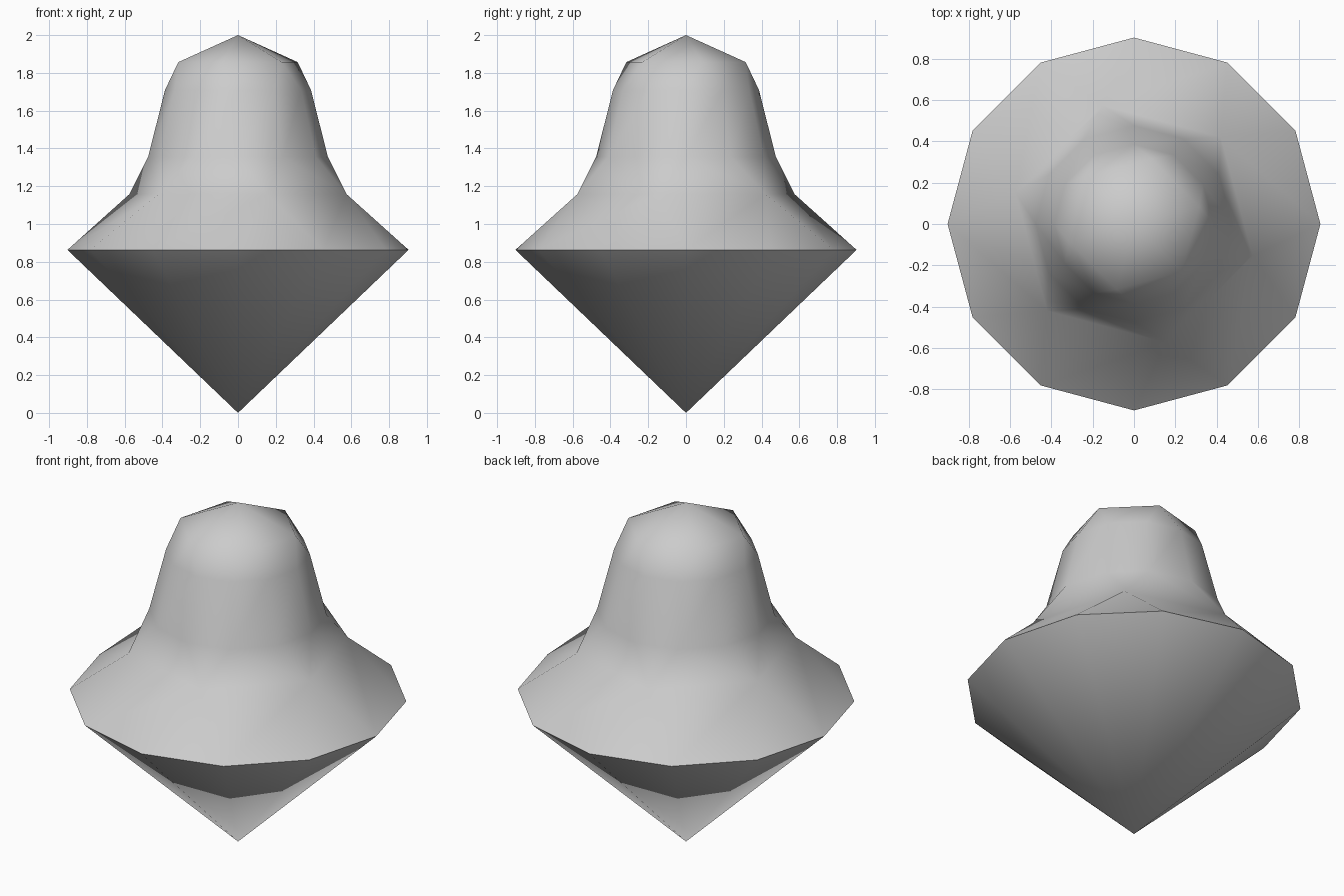
import bpy, bmesh
from math import radians, sin, cos

if "Cube" in bpy.data.objects:
    bpy.data.objects.remove(bpy.data.objects["Cube"])

bm = bmesh.new()


def ring(count, radius, z, start):
    """Ring of vertices, starting at the given angle in degrees."""
    step = 360 / count
    return [bm.verts.new((radius * cos(radians(start + i * step)),
                          radius * sin(radians(start + i * step)), z))
            for i in range(count)]


def fan(loop, tip):
    n = len(loop)
    for i in range(n):
        bm.faces.new((loop[i], loop[(i + 1) % n], tip))


def bridge(a, b):
    n = len(a)
    for i in range(n):
        j = (i + 1) % n
        bm.faces.new((a[i], a[j], b[j], b[i]))


def bridge_half(dozen, six, first):
    """Join 12 vertices to 6: each of the six sits midway over one edge."""
    for i in range(6):
        a = first + 2 * i
        p, q, r = (dozen[(a + k) % 12] for k in range(3))
        bm.faces.new((p, q, six[i]))
        bm.faces.new((q, r, six[(i + 1) % 6], six[i]))


# rings from the wide rim up to the crown
rim = ring(12, 0.903, 0.863, 0)
shoulder = ring(6, 0.595, 1.158, -15)
waist = ring(12, 0.476, 1.355, 0)
neck = ring(12, 0.386, 1.71, 0)
crown = ring(6, 0.327, 1.857, 15)

# lower cone, flared skirt, body and cap
fan(rim, bm.verts.new((0, 0, 0)))
bridge_half(rim, shoulder, -1)
bridge_half(waist, shoulder, -1)
bridge(waist, neck)
bridge_half(neck, crown, 0)
fan(crown, bm.verts.new((0, 0, 2)))

bmesh.ops.recalc_face_normals(bm, faces=bm.faces[:])

# smooth everywhere, with a hard edge around the rim
for f in bm.faces:
    f.smooth = True
rim_set = set(rim)
for e in bm.edges:
    if set(e.verts) <= rim_set:
        e.smooth = False

mesh = bpy.data.meshes.new("bell_body")
bm.to_mesh(mesh)
bm.free()
bpy.context.collection.objects.link(bpy.data.objects.new("bell_body", mesh))
